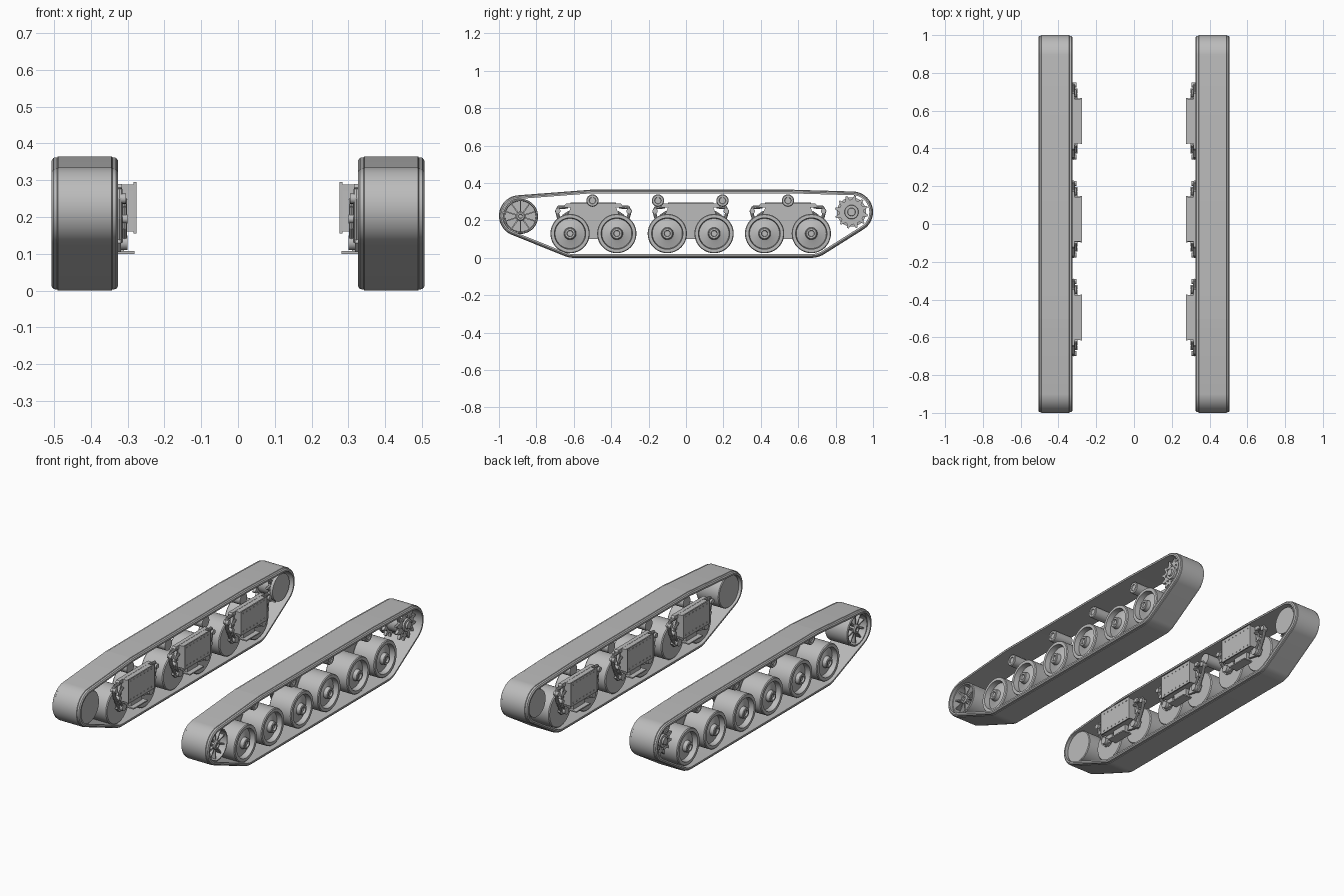
import bpy, bmesh, math
from mathutils import Vector, Matrix

if "Cube" in bpy.data.objects:
    bpy.data.objects.remove(bpy.data.objects["Cube"])

grey = bpy.data.materials.new("plain_grey")
grey.use_nodes = True
colour = (0.5, 0.5, 0.5, 1)
grey.diffuse_color = colour
grey.node_tree.nodes["Principled BSDF"].inputs["Base Color"].default_value = colour


def finish(name, bm):
    """Turn a bmesh of the left-hand part into a mirrored, smooth object."""
    bmesh.ops.remove_doubles(bm, verts=bm.verts, dist=0.00005)
    bmesh.ops.recalc_face_normals(bm, faces=bm.faces)
    mesh = bpy.data.meshes.new(name)
    bm.to_mesh(mesh)
    bm.free()
    mesh.materials.append(grey)
    obj = bpy.data.objects.new(name, mesh)
    bpy.context.collection.objects.link(obj)
    mirror = obj.modifiers.new("mirror", 'MIRROR')
    mirror.use_mirror_merge = False
    bpy.ops.object.select_all(action='DESELECT')
    obj.select_set(True)
    bpy.context.view_layer.objects.active = obj
    bpy.ops.object.shade_smooth_by_angle(angle=math.radians(32))
    return obj


def lathe(bm, profile, y, z, steps=40):
    """Revolve (x, radius) points about the axle through y, z."""
    verts = [bm.verts.new((x, y, z + r)) for x, r in profile]
    edges = [bm.edges.new(pair) for pair in zip(verts, verts[1:])]
    bmesh.ops.spin(bm, geom=verts + edges, cent=(0, y, z), axis=(1, 0, 0),
                   angle=math.tau, steps=steps, use_merge=True)


def rod(bm, x0, x1, r, y, z, steps=20):
    lathe(bm, [(x0, 0), (x0, r), (x1, r), (x1, 0)], y, z, steps)


def slab(bm, outline, x0, x1):
    """Extrude a side-view outline of (y, z) points from x0 to x1."""
    a = [bm.verts.new((x0, y, z)) for y, z in outline]
    b = [bm.verts.new((x1, y, z)) for y, z in outline]
    bm.faces.new(a)
    bm.faces.new(b)
    for i in range(len(a)):
        j = (i + 1) % len(a)
        bm.faces.new((a[i], a[j], b[j], b[i]))
    return a, b


def box(bm, x0, x1, y0, y1, z0, z1):
    return slab(bm, [(y0, z0), (y1, z0), (y1, z1), (y0, z1)], x0, x1)


def tube(bm, points, r, sides=10):
    """Straight round sections joined at the given points."""
    for p, q in zip(points, points[1:]):
        p, q = Vector(p), Vector(q)
        d = q - p
        m = Matrix.Translation((p + q) / 2) @ d.to_track_quat('Z', 'Y').to_matrix().to_4x4()
        bmesh.ops.create_cone(bm, cap_ends=True, segments=sides, radius1=r,
                              radius2=r, depth=d.length + r * 0.6, matrix=m)


# Track belt: wraps tightly round the wheels, with rounded shoulders
guides = [(-0.89, 0.225, 0.11), (0.89, 0.245, 0.11), (-0.6, 0.13, 0.13),
          (0.67, 0.13, 0.13), (-0.5, 0.305, 0.06), (0.55, 0.305, 0.06)]
mid_x = 0.4165
half = [(0.09, 0.020), (0.09, 0.011), (0.085, 0.004), (0.075, 0.003), (0.073, 0)]
section = [(mid_x + s, d) for s, d in half] + [(mid_x - s, d) for s, d in reversed(half)]
bm = bmesh.new()
rings = []
N = 160
for i in range(N):
    t = math.tau * (i + 0.5) / N
    dy, dz = math.cos(t), math.sin(t)
    gy, gz, gr = max(guides, key=lambda g: g[0] * dy + g[1] * dz + g[2])
    rings.append([bm.verts.new((x, gy + (gr - d) * dy, gz + (gr - d) * dz))
                  for x, d in section])
for i in range(N):
    p, q = rings[i], rings[(i + 1) % N]
    for j in range(len(section)):
        k = (j + 1) % len(section)
        bm.faces.new((p[j], p[k], q[k], q[j]))
finish("track_belt", bm)

# Road wheels: flat inside, dished outside with a stepped hub
wheel = [(0.342, 0), (0.342, 0.1), (0.347, 0.105), (0.481, 0.105), (0.486, 0.101),
         (0.486, 0.084), (0.455, 0.080), (0.465, 0.045), (0.470, 0.033),
         (0.492, 0.030), (0.495, 0.026), (0.495, 0.017), (0.485, 0.015), (0.485, 0)]
bogies = (-0.495, 0.025, 0.545)
bm = bmesh.new()
for c in bogies:
    for s in (-1, 1):
        lathe(bm, wheel, c + s * 0.125, 0.13, 48)
finish("road_wheels", bm)

# Return rollers under the top run
bm = bmesh.new()
for y in (-0.5, -0.15, 0.195, 0.545):
    lathe(bm, [(0.345, 0), (0.345, 0.033), (0.46, 0.033), (0.464, 0.029), (0.464, 0.018),
               (0.458, 0.016), (0.458, 0)], y, 0.306, 24)
finish("return_rollers", bm)

# Front idler: closed back, deep rim, radial blades
iy, iz = -0.885, 0.222
bm = bmesh.new()
lathe(bm, [(0.342, 0), (0.342, 0.09), (0.346, 0.094), (0.486, 0.094), (0.49, 0.09),
           (0.49, 0.084), (0.43, 0.082), (0.43, 0)], iy, iz, 48)
lathe(bm, [(0.42, 0.026), (0.482, 0.026), (0.488, 0.02), (0.488, 0.012), (0.48, 0.01),
           (0.48, 0)], iy, iz, 24)
for i in range(10):
    start = len(bm.verts)
    a, b = slab(bm, [(iy + 0.02, iz - 0.004), (iy + 0.084, iz - 0.003),
                     (iy + 0.084, iz + 0.003), (iy + 0.02, iz + 0.004)], 0.425, 0.476)
    bmesh.ops.rotate(bm, verts=a + b, cent=(0, iy, iz),
                     matrix=Matrix.Rotation(math.tau * (i + 0.5) / 10, 3, 'X'))
finish("front_idler", bm)

# Rear sprocket: drum, two toothed rings and a bolted hub
sy, sz = 0.885, 0.245
bm = bmesh.new()
lathe(bm, [(0.342, 0), (0.342, 0.078), (0.36, 0.078), (0.362, 0.055), (0.455, 0.055),
           (0.455, 0.04), (0.478, 0.036), (0.478, 0.022), (0.488, 0.02), (0.488, 0)],
      sy, sz, 36)
teeth = 12
gear = []
for i in range(teeth):
    for f, r in ((0, 0.066), (0.3, 0.066), (0.5, 0.089), (0.68, 0.089)):
        t = math.tau * (i + f) / teeth
        gear.append((sy + r * math.cos(t), sz + r * math.sin(t)))
for x in (0.365, 0.452):
    slab(bm, gear, x, x + 0.016)
for i in range(8):
    t = math.tau * i / 8
    rod(bm, 0.46, 0.474, 0.006, sy + 0.05 * math.cos(t), sz + 0.05 * math.sin(t), 8)
finish("rear_sprocket", bm)

# Bogie frames: housing, top rail and lower skid plate
bm = bmesh.new()
for c in bogies:
    slab(bm, [(c - 0.12, 0.16), (c + 0.12, 0.16), (c + 0.118, 0.272), (c - 0.118, 0.272)],
         0.284, 0.336)
    slab(bm, [(c - 0.15, 0.2), (c + 0.15, 0.2), (c + 0.12, 0.272), (c - 0.12, 0.272)],
         0.322, 0.338)
    slab(bm, [(c - 0.155, 0.268), (c + 0.155, 0.268), (c + 0.155, 0.28), (c + 0.147, 0.29),
              (c - 0.147, 0.29), (c - 0.155, 0.28)], 0.315, 0.338)
    box(bm, 0.284, 0.318, c - 0.118, c + 0.118, 0.27, 0.289)
    box(bm, 0.282, 0.338, c - 0.065, c + 0.065, 0.1, 0.107)
    box(bm, 0.31, 0.336, c - 0.05, c + 0.05, 0.105, 0.165)
finish("bogie_frames", bm)

# Inner cover panels with a raised border and bolt rows
bm = bmesh.new()
for c in bogies:
    a, b = box(bm, 0.276, 0.284, c - 0.122, c + 0.122, 0.155, 0.295)
    face = next(f for f in a[0].link_faces if all(v in a for v in f.verts))
    bmesh.ops.inset_region(bm, faces=[face], thickness=0.009)
    bmesh.ops.translate(bm, verts=face.verts, vec=(0.004, 0, 0))
    for i in range(7):
        for z in (0.172, 0.278):
            rod(bm, 0.277, 0.283, 0.004, c + (i - 3) * 0.032, z, 8)
finish("cover_panels", bm)

# Swing arms: plates, bent links and pivot pins at both ends of each bogie
bm = bmesh.new()
for c in bogies:
    for s in (-1, 1):
        slab(bm, [(c + s * u, z) for u, z in ((0.06, 0.12), (0.14, 0.105), (0.165, 0.13),
                                              (0.15, 0.16), (0.08, 0.165))], 0.318, 0.332)
        tube(bm, [(0.322, c + s * u, z) for u, z in ((0.14, 0.272), (0.185, 0.27),
                                                     (0.196, 0.25), (0.182, 0.2),
                                                     (0.15, 0.135))], 0.009)
        tube(bm, [(0.308, c + s * u, z) for u, z in ((0.13, 0.245), (0.16, 0.225),
                                                     (0.155, 0.17), (0.125, 0.13))], 0.007)
        rod(bm, 0.3, 0.345, 0.02, c + s * 0.125, 0.13)
        rod(bm, 0.305, 0.335, 0.014, c + s * 0.19, 0.25, 14)
        rod(bm, 0.3, 0.335, 0.012, c + s * 0.16, 0.195, 14)
finish("swing_arms", bm)
